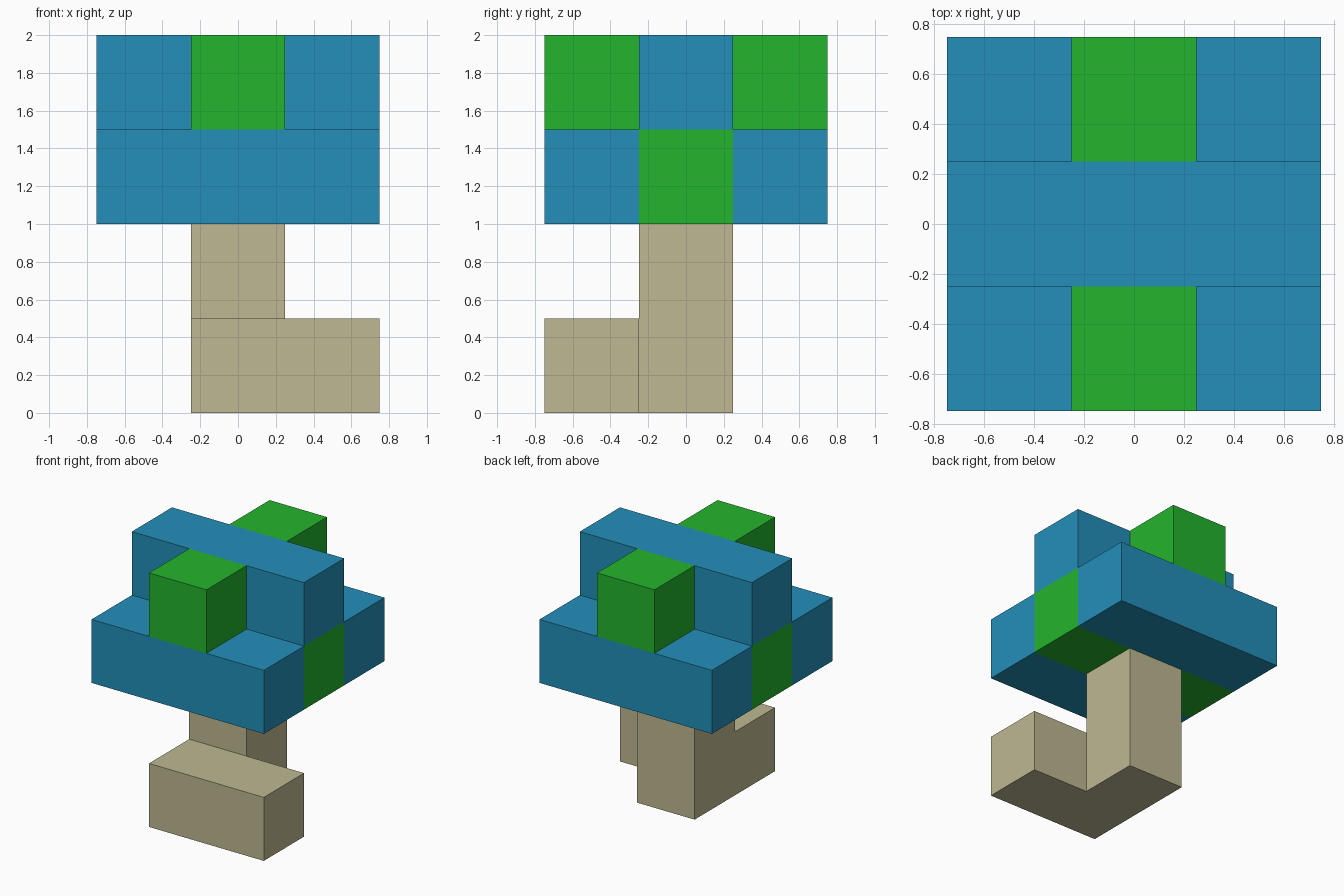
import bpy, bmesh
from mathutils import Vector

if "Cube" in bpy.data.objects:
    bpy.data.objects.remove(bpy.data.objects["Cube"])

CELL = 0.5  # everything sits on a half-unit block grid


def material(name, rgb):
    m = bpy.data.materials.new(name)
    m.diffuse_color = (*rgb, 1.0)
    m.use_nodes = True
    m.node_tree.nodes["Principled BSDF"].inputs["Base Color"].default_value = m.diffuse_color
    return m


BLUE = material("leaf blue", (0.0168, 0.275, 0.485))
GREEN = material("leaf green", (0.0176, 0.456, 0.026))
TAN = material("trunk tan", (0.515, 0.479, 0.287))

# part name, material, block cells (x, y from the centre; z from the ground)
PARTS = [
    ("trunk", TAN, [(0, 0, 0), (0, 0, 1)]),
    ("root", TAN, [(0, -1, 0), (1, -1, 0)]),
    ("canopy_front", BLUE, [(x, -1, 2) for x in (-1, 0, 1)]),
    ("canopy_back", BLUE, [(x, 1, 2) for x in (-1, 0, 1)]),
    ("canopy_middle", GREEN, [(x, 0, 2) for x in (-1, 0, 1)]),
    ("crown_bar", BLUE, [(x, 0, 3) for x in (-1, 0, 1)]),
    ("crown_front_block", GREEN, [(0, -1, 3)]),
    ("crown_back_block", GREEN, [(0, 1, 3)]),
]
FILLED = {c for _, _, cells in PARTS for c in cells}


def build(name, mat, cells):
    """Outer faces of a group of blocks, leaving out faces hidden by neighbours."""
    bm = bmesh.new()
    for cell in cells:
        centre = Vector((cell[0], cell[1], cell[2] + 0.5)) * CELL
        for axis in range(3):
            for side in (-1, 1):
                n = Vector((0, 0, 0))
                n[axis] = side
                if tuple(c + int(d) for c, d in zip(cell, n)) in FILLED:
                    continue
                u = Vector((0, 0, 0))
                u[(axis + 1) % 3] = 1
                v = n.cross(u)
                corners = [n + a * u + b * v
                           for a, b in ((-1, -1), (1, -1), (1, 1), (-1, 1))]
                bm.faces.new([bm.verts.new(centre + c * CELL / 2) for c in corners])
    # weld the blocks into one skin and merge flat runs
    bmesh.ops.remove_doubles(bm, verts=bm.verts, dist=0.001)
    bmesh.ops.dissolve_limit(bm, angle_limit=0.01, verts=bm.verts, edges=bm.edges)
    mesh = bpy.data.meshes.new(name)
    bm.to_mesh(mesh)
    bm.free()
    mesh.materials.append(mat)
    bpy.context.collection.objects.link(bpy.data.objects.new(name, mesh))


for part in PARTS:
    build(*part)
